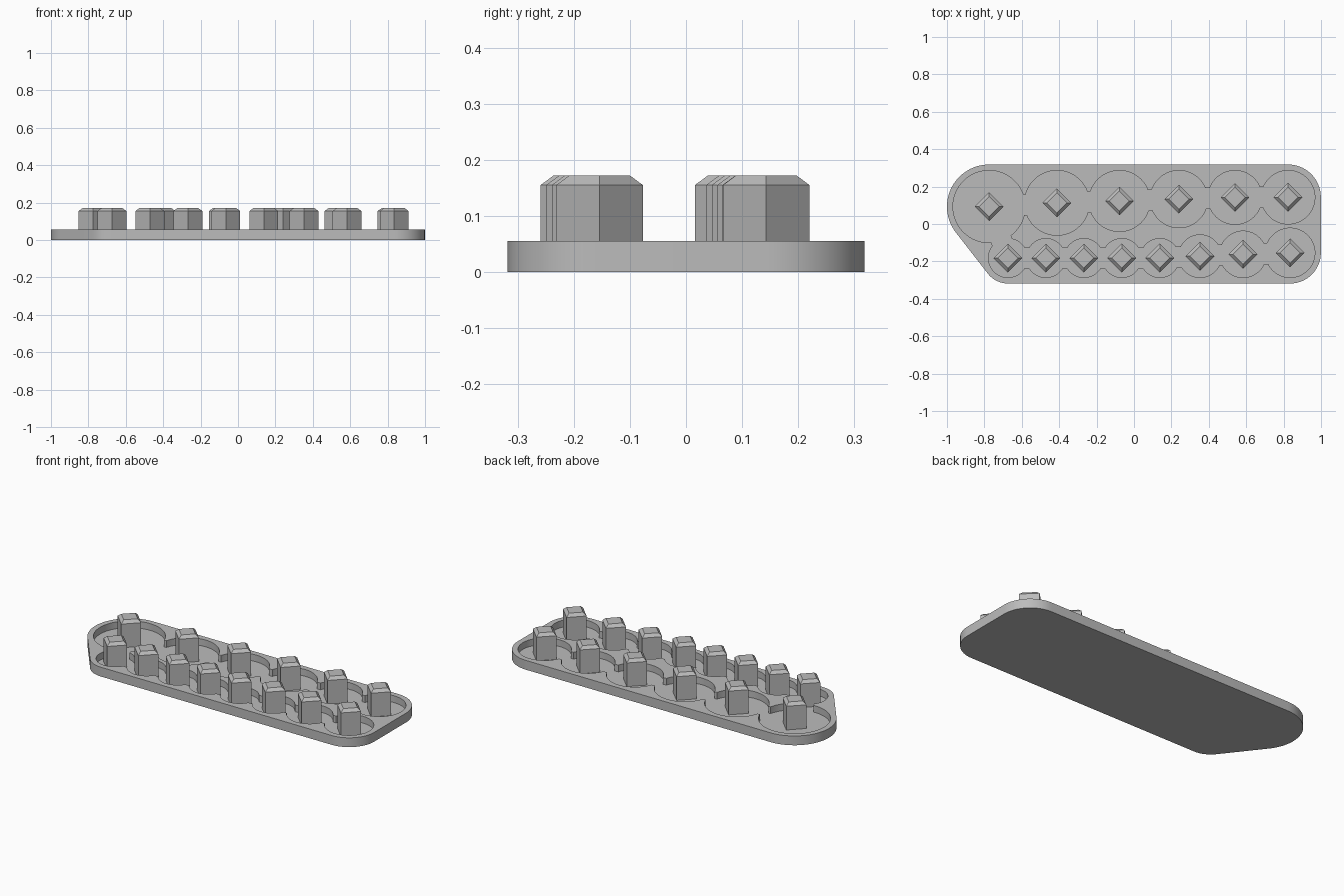
import bpy, bmesh, math
from mathutils import Vector
from mathutils.geometry import convex_hull_2d

if "Cube" in bpy.data.objects:
    bpy.data.objects.remove(bpy.data.objects["Cube"])

EDGE = 0.286      # distance from the middle line to the outer side of every pocket
RIM = 0.032       # wall around the pockets
TOP, FLOOR = 0.055, 0.015
SLOT = 0.055      # half width of the linking slots
POST = 0.077      # half diagonal of a post

# Pocket rows as (x, radius)
back_row = [(-0.775, 0.193), (-0.412, 0.173), (-0.078, 0.163),
            (0.24, 0.153), (0.54, 0.144), (0.824, 0.143)]
front_row = [(-0.674 + 0.203 * i, 0.104) for i in range(5)]
front_row += [(0.353, 0.114), (0.583, 0.124), (0.835, 0.132)]
back = [(Vector((x, EDGE - r)), r) for x, r in back_row]
front = [(Vector((x, r - EDGE)), r) for x, r in front_row]

grey = bpy.data.materials.new("grey plastic")
grey.use_nodes = True
grey.diffuse_color = (0.5, 0.5, 0.5, 1)
grey.node_tree.nodes["Principled BSDF"].inputs["Base Color"].default_value = (0.5, 0.5, 0.5, 1)


def circle(c, r, n=96):
    return [c + r * Vector((math.cos(2 * math.pi * i / n), math.sin(2 * math.pi * i / n)))
            for i in range(n)]


def prism(bm, outline, z0, z1):
    """Extrude a counter-clockwise outline upwards."""
    face = bm.faces.new([bm.verts.new((p.x, p.y, z0)) for p in outline])
    made = bmesh.ops.extrude_face_region(bm, geom=[face], use_keep_orig=True)["geom"]
    for v in made:
        if isinstance(v, bmesh.types.BMVert):
            v.co.z = z1


def to_object(name, bm):
    bmesh.ops.recalc_face_normals(bm, faces=bm.faces)
    mesh = bpy.data.meshes.new(name)
    bm.to_mesh(mesh)
    bm.free()
    mesh.materials.append(grey)
    ob = bpy.data.objects.new(name, mesh)
    bpy.context.collection.objects.link(ob)
    return ob


# Tray body: outline wrapped around all pockets
points = [p for c, r in back + front for p in circle(c, r + RIM)]
outline = [points[i] for i in convex_hull_2d(points)]
bm = bmesh.new()
prism(bm, outline, 0, TOP)
tray = to_object("tray", bm)

# Pocket cutter: round pockets plus slots linking neighbours
bm = bmesh.new()
for c, r in back + front:
    prism(bm, circle(c, r), FLOOR, TOP + 0.1)
links = list(zip(back, back[1:])) + list(zip(front, front[1:])) + [(back[0], front[0])]
for (a, _), (b, _) in links:
    d = (b - a).normalized()
    side = Vector((-d.y, d.x)) * SLOT
    prism(bm, [a - side, b - side, b + side, a + side], FLOOR, TOP + 0.1)
cutter = to_object("pocket_cutter", bm)
cutter.hide_render = True

cut = tray.modifiers.new("pockets", 'BOOLEAN')
cut.operation = 'DIFFERENCE'
cut.object = cutter
cut.solver = 'EXACT'
cut.use_self = True
bpy.ops.object.select_all(action='DESELECT')
bpy.context.view_layer.objects.active = tray
tray.select_set(True)
bpy.ops.object.modifier_apply(modifier=cut.name)
bpy.data.objects.remove(cutter)
bpy.ops.object.shade_smooth_by_angle(angle=math.radians(30))

# Square posts, set diagonally, with chamfered tops
for row, pockets in (("back", back), ("front", front)):
    for i, (c, r) in enumerate(pockets):
        bm = bmesh.new()
        prism(bm, circle(c, POST, 4), FLOOR - 0.005, 0.155)
        top = max(bm.faces, key=lambda f: f.calc_center_median().z)
        ring = bmesh.ops.extrude_face_region(bm, geom=[top])["geom"]
        bmesh.ops.delete(bm, geom=[top], context='FACES_ONLY')
        for v in ring:
            if isinstance(v, bmesh.types.BMVert):
                flat = c + (v.co.xy - c) * 0.7
                v.co = (flat.x, flat.y, 0.172)
        to_object(f"{row}_post_{i + 1}", bm)
